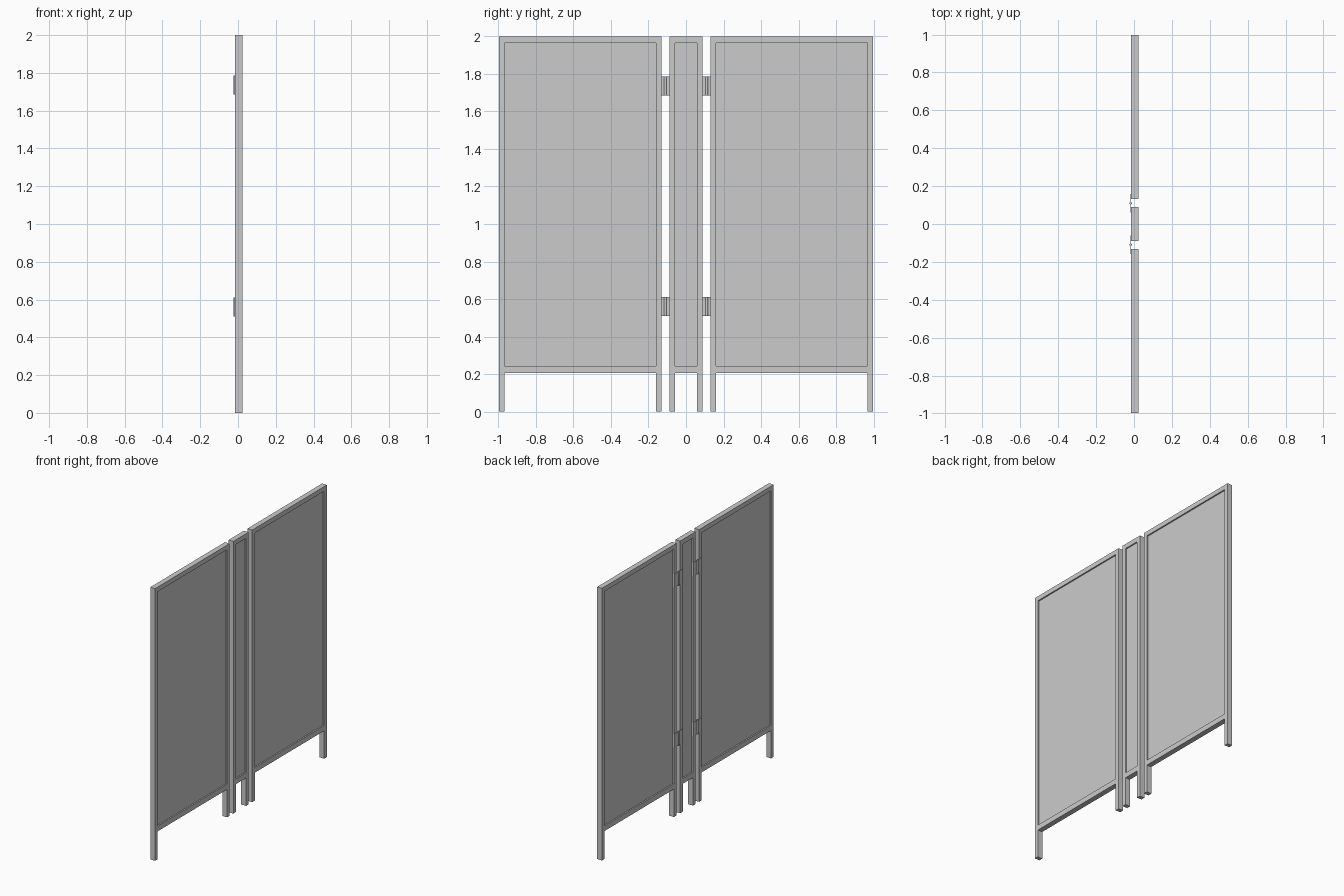
import bpy, bmesh, math
from mathutils import Matrix, Vector

if "Cube" in bpy.data.objects:
    bpy.data.objects.remove(bpy.data.objects["Cube"])

X0, X1 = -0.015, 0.024      # frame back and front faces
POST = 0.03                 # post width


def finish(bm, name):
    bmesh.ops.recalc_face_normals(bm, faces=bm.faces)
    me = bpy.data.meshes.new(name)
    bm.to_mesh(me)
    bm.free()
    ob = bpy.data.objects.new(name, me)
    bpy.context.collection.objects.link(ob)
    return ob


def add_box(bm, lo, hi):
    lo, hi = Vector(lo), Vector(hi)
    m = Matrix.Translation((lo + hi) / 2) @ Matrix.Diagonal((*(hi - lo), 1))
    bmesh.ops.create_cube(bm, size=1, matrix=m)


def frame(name, y0, y1):
    # posts running down into legs, joined by top and bottom rails, as one solid
    ys = [y0, y0 + POST, y1 - POST, y1]
    zs = [0, 0.205, 0.243, 1.966, 2.0]
    bm = bmesh.new()
    grid = [[bm.verts.new((X0, y, z)) for z in zs] for y in ys]
    for i in range(3):
        for j in range(4):
            if i != 1 or j in (1, 3):
                bm.faces.new((grid[i][j], grid[i + 1][j],
                              grid[i + 1][j + 1], grid[i][j + 1]))
    ext = bmesh.ops.extrude_face_region(bm, geom=bm.faces[:], use_keep_orig=True)
    verts = [v for v in ext["geom"] if isinstance(v, bmesh.types.BMVert)]
    bmesh.ops.translate(bm, verts=verts, vec=(X1 - X0, 0, 0))
    finish(bm, name + "_frame")

    # recessed infill sheet
    bm = bmesh.new()
    add_box(bm, (X0 + 0.01, ys[1], zs[2]), (X1 - 0.01, ys[2], zs[3]))
    finish(bm, name + "_infill")


def hinge(name, y, z):
    # two thin leaves on the back face
    bm = bmesh.new()
    for a, b in ((-0.048, -0.003), (0.003, 0.048)):
        add_box(bm, (X0 - 0.004, y + a, z - 0.05), (X0, y + b, z + 0.05))
    finish(bm, name + "_leaves")
    # barrel
    bm = bmesh.new()
    bmesh.ops.create_cone(bm, cap_ends=True, segments=16, radius1=0.007,
                          radius2=0.007, depth=0.1,
                          matrix=Matrix.Translation((X0 - 0.002, y, z)))
    ob = finish(bm, name + "_barrel")
    for p in ob.data.polygons:
        p.use_smooth = abs(p.normal.z) < 0.5
    for e in ob.data.edges:
        a, b = (ob.data.vertices[v].co.z for v in e.vertices)
        e.use_edge_sharp = math.isclose(a, b, abs_tol=1e-5)


# three screen panels
frame("left_panel", -0.997, -0.131)
frame("middle_panel", -0.089, 0.089)
frame("right_panel", 0.131, 0.997)

# four hinges
for side, y in (("left", -0.11), ("right", 0.11)):
    for level, z in (("lower", 0.56), ("upper", 1.735)):
        hinge(f"{side}_{level}_hinge", y, z)
